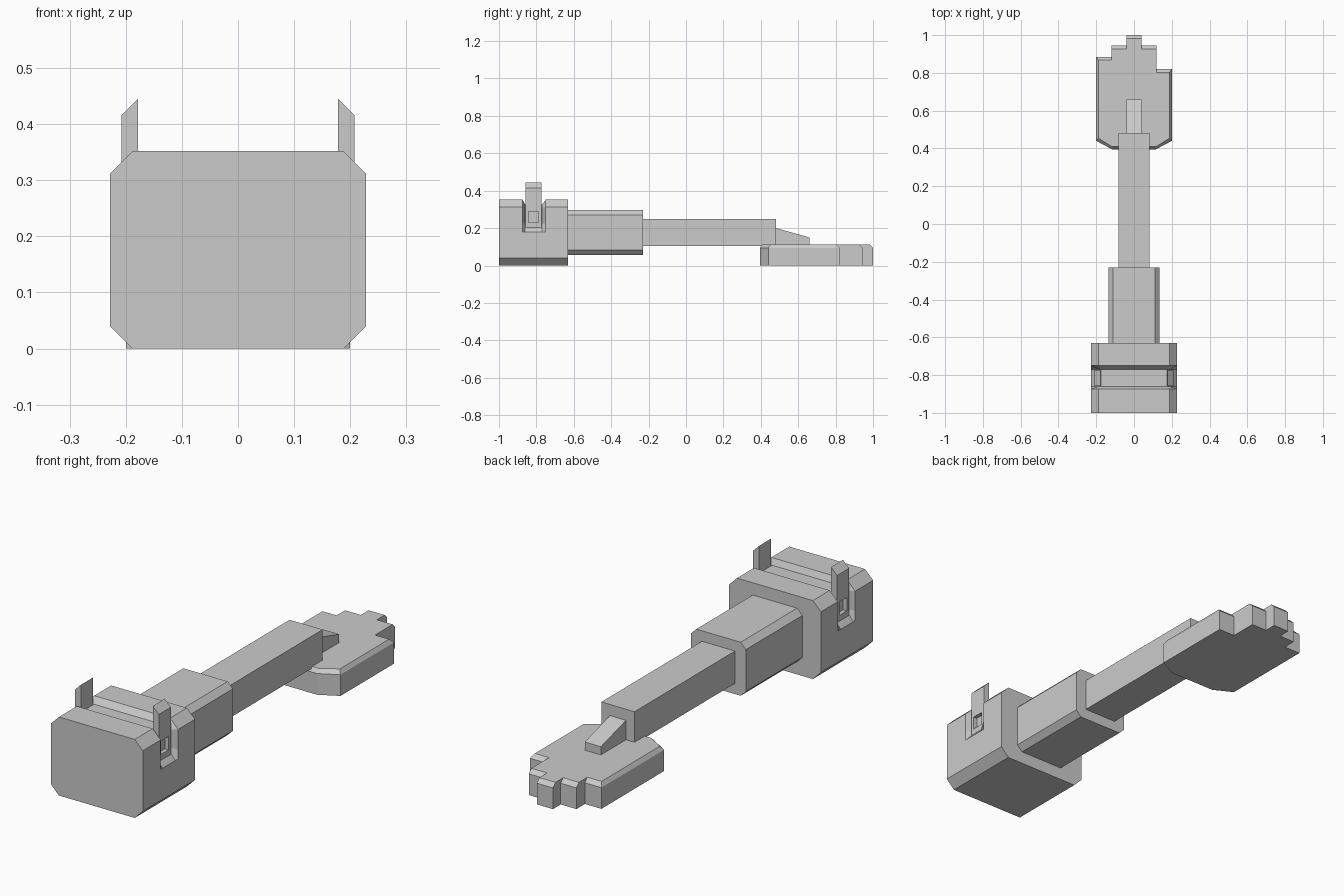
import bpy
import bmesh

cube = bpy.data.objects.get("Cube")
if cube:
    bpy.data.objects.remove(cube, do_unlink=True)

grey = bpy.data.materials.new("plain grey")
grey.use_nodes = True
grey.diffuse_color = (0.6, 0.6, 0.6, 1)
grey.node_tree.nodes["Principled BSDF"].inputs["Base Color"].default_value = (0.6, 0.6, 0.6, 1)


def loft(name, rings):
    """Skin a list of matching point rings and cap both ends."""
    bm = bmesh.new()
    loops = [[bm.verts.new(p) for p in ring] for ring in rings]
    n = len(loops[0])
    for a, b in zip(loops, loops[1:]):
        for i in range(n):
            j = (i + 1) % n
            bm.faces.new((a[i], a[j], b[j], b[i]))
    bm.faces.new(loops[0])
    bm.faces.new(loops[-1])
    bmesh.ops.recalc_face_normals(bm, faces=bm.faces)
    mesh = bpy.data.meshes.new(name)
    bm.to_mesh(mesh)
    bm.free()
    mesh.materials.append(grey)
    obj = bpy.data.objects.new(name, mesh)
    bpy.context.collection.objects.link(obj)
    return obj


def mirrored(half):
    return half + [(-x, z) for x, z in reversed(half)]


def along_y(section, y):
    return [(x, y, z) for x, z in section]


def block(name, x, y0, y1, z0, z1, c):
    """Bar along y with chamfered long edges."""
    half = [(x - c, z0), (x, z0 + c), (x, z1 - c), (x - c, z1)] if c else [(x, z0), (x, z1)]
    section = mirrored(half)
    return loft(name, [along_y(section, y0), along_y(section, y1)])


# Butt block with a groove that wraps over the top and fades out on the sides
full = mirrored([(.188, 0), (.228, .04), (.228, .18), (.228, .225), (.228, .312), (.188, .352)])
sunk = mirrored([(.188, 0), (.228, .04), (.228, .18), (.19, .225), (.19, .31), (.175, .325)])
loft("butt_block", [along_y(full, -1), along_y(full, -.873), along_y(sunk, -.86),
                    along_y(sunk, -.77), along_y(full, -.75), along_y(full, -.63)])

# Collar and shaft
block("collar", .136, -.63, -.23, .057, .297, .026)
block("shaft", .082, -.23, .482, .105, .25, 0)

# Sloping wedge joining the shaft to the foot plate
wedge = [(.47, .1), (.47, .203), (.482, .2), (.66, .15), (.66, .1)]
loft("wedge", [[(x, y, z) for y, z in wedge] for x in (-.04, .04)])

# Stepped foot plate with a bevelled upper rim
outline = [(-.115, .395), (.115, .395), (.2, .44), (.2, .82), (.118, .82), (.118, .945),
           (.04, .945), (.04, 1), (-.04, 1), (-.04, .945), (-.118, .945),
           (-.118, .885), (-.2, .885), (-.2, .44)]


def rim(x, y):
    inner_x = x * .94 if abs(x) > .15 else x
    return inner_x, y - .018 if y > .7 else y + .014


loft("foot_plate", [[(x, y, 0) for x, y in outline],
                    [(x, y, .095) for x, y in outline],
                    [(*rim(x, y), .113) for x, y in outline]])

# Upright side tabs with a slanted tip and a small window
for side, sign in (("left", 1), ("right", -1)):
    shape = [(.178, .2), (.208, .2), (.208, .415), (.178, .445)]
    tab = loft(side + "_tab", [[(sign * x, y, z) for x, z in shape] for y in (-.858, -.773)])
    opening = [(.17, .23), (.23, .23), (.23, .29), (.17, .29)]
    cutter = loft("cutter", [[(sign * x, y, z) for x, z in opening] for y in (-.842, -.789)])
    cutter.hide_render = True
    cut = tab.modifiers.new("window", 'BOOLEAN')
    cut.object = cutter
    cut.operation = 'DIFFERENCE'
    cut.solver = 'EXACT'
    bpy.context.view_layer.objects.active = tab
    bpy.ops.object.modifier_apply(modifier=cut.name)
    bpy.data.objects.remove(cutter, do_unlink=True)
